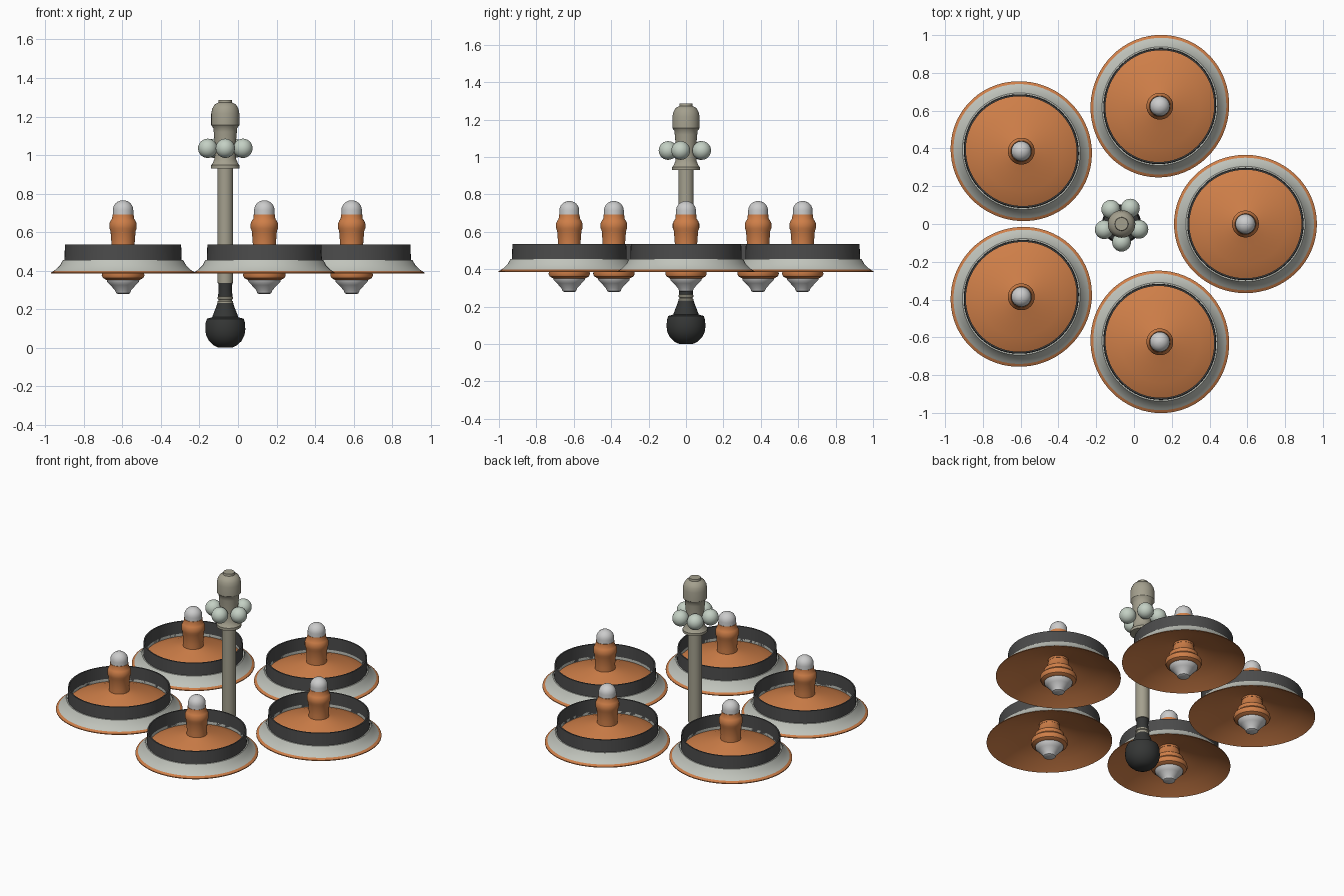
import bpy, math
from math import radians, cos, sin

def mat(name, r, g, b):
    m = bpy.data.materials.new(name)
    m.diffuse_color = (r, g, b, 1)
    return m

ORANGE = mat("orange", 0.62, 0.21, 0.065)
DARK = mat("dark", 0.07, 0.07, 0.07)
BLACK = mat("black", 0.035, 0.037, 0.036)
PALE = mat("pale", 0.53, 0.55, 0.50)
BEIGE = mat("beige", 0.37, 0.35, 0.27)
MINT = mat("mint", 0.55, 0.63, 0.55)
CX = -0.066

def finish(ob, material):
    if material:
        ob.data.materials.append(material)
    bpy.ops.object.select_all(action='DESELECT')
    ob.select_set(True)
    bpy.context.view_layer.objects.active = ob
    bpy.ops.object.shade_smooth_by_angle(angle=radians(35))
    return ob

def lathe(name, profile, material, loc=(CX, 0), turn=0, stretch=1, closed=False, n=48):
    """Spin an (r, z) profile, listed bottom to top, about a vertical axis."""
    verts = [(r * cos(2 * math.pi * i / n), r * sin(2 * math.pi * i / n), z)
             for r, z in profile for i in range(n)]
    k = len(profile)
    faces = []
    for j in range(k if closed else k - 1):
        a, b = j * n, ((j + 1) % k) * n
        faces += [(a + i, a + (i + 1) % n, b + (i + 1) % n, b + i) for i in range(n)]
    if not closed:
        faces += [tuple(reversed(range(n))), tuple(range((k - 1) * n, k * n))]
    me = bpy.data.meshes.new(name)
    me.from_pydata(verts, [], faces)
    ob = bpy.data.objects.new(name, me)
    bpy.context.collection.objects.link(ob)
    ob.location = (loc[0], loc[1], 0)
    ob.rotation_euler.z = turn
    ob.scale.x = stretch
    return finish(ob, material)

# central column
lathe("base_knob", [(0.035, 0), (0.06, 0.012), (0.085, 0.035), (0.1, 0.065), (0.104, 0.095),
                    (0.102, 0.13), (0.095, 0.15), (0.068, 0.158), (0.06, 0.18), (0.048, 0.21),
                    (0.04, 0.235)], BLACK)
lathe("base_collar", [(0.036, 0.225), (0.041, 0.23), (0.041, 0.24), (0.036, 0.243),
                      (0.036, 0.25), (0.041, 0.253), (0.041, 0.262), (0.036, 0.265)], BEIGE)
lathe("base_neck", [(0.036, 0.255), (0.037, 0.275), (0.034, 0.30), (0.037, 0.34)], BLACK)
lathe("pole", [(0.041, 0.335), (0.041, 0.94)], BEIGE)
lathe("pole_head", [(0.074, 0.93), (0.074, 0.947), (0.068, 0.952), (0.056, 0.98), (0.052, 1.03),
                    (0.06, 1.12), (0.062, 1.14), (0.073, 1.155), (0.073, 1.215), (0.068, 1.24),
                    (0.056, 1.262), (0.036, 1.272), (0.034, 1.285)], BEIGE)

# ring of balls round the head
for a in (-90, -17, 61, 126, 198):
    a = radians(a)
    bpy.ops.mesh.primitive_uv_sphere_add(segments=24, ring_count=16, radius=0.05,
                                         location=(CX + 0.096 * cos(a), 0.096 * sin(a), 1.035))
    ob = bpy.context.object
    ob.name = "head_ball"
    finish(ob, MINT)

# five lamps in a circle, slightly stretched outwards
for i in range(5):
    t = i * 2 * math.pi / 5
    at = dict(loc=(CX + 0.656 * cos(t), 0.656 * sin(t)), turn=t)
    shade = dict(at, stretch=1.034, closed=True, n=64)
    lathe("shade_dish", [(0.05, 0.505), (0.12, 0.484), (0.21, 0.457), (0.29, 0.427), (0.366, 0.385),
                         (0.366, 0.390), (0.29, 0.436), (0.21, 0.466), (0.12, 0.493), (0.05, 0.515)],
          ORANGE, **shade)
    lathe("shade_flare", [(0.366, 0.388), (0.343, 0.405), (0.320, 0.428), (0.305, 0.455),
                          (0.287, 0.455), (0.287, 0.437)], PALE, **shade)
    lathe("shade_wall", [(0.287, 0.44), (0.298, 0.453), (0.295, 0.535), (0.287, 0.535)],
          DARK, **shade)
    lathe("lamp_stem", [(0.062, 0.49), (0.06, 0.54), (0.065, 0.605), (0.071, 0.62), (0.071, 0.645),
                        (0.064, 0.66), (0.057, 0.67), (0.055, 0.692)], ORANGE, **at)
    lathe("lamp_top", [(0.053, 0.685), (0.053, 0.715)] +
          [(0.053 * cos(radians(d)), 0.715 + 0.05 * sin(radians(d))) for d in (15, 30, 45, 60, 75, 88)],
          None, **at)
    lathe("lamp_body", [(0.084, 0.35), (0.105, 0.362), (0.111, 0.375), (0.108, 0.392), (0.088, 0.41),
                        (0.086, 0.435), (0.07, 0.45), (0.058, 0.50)], ORANGE, **at)
    lathe("lamp_tip", [(0.026, 0.278), (0.036, 0.283), (0.042, 0.298), (0.066, 0.325),
                       (0.083, 0.342), (0.085, 0.353)], None, **at)
